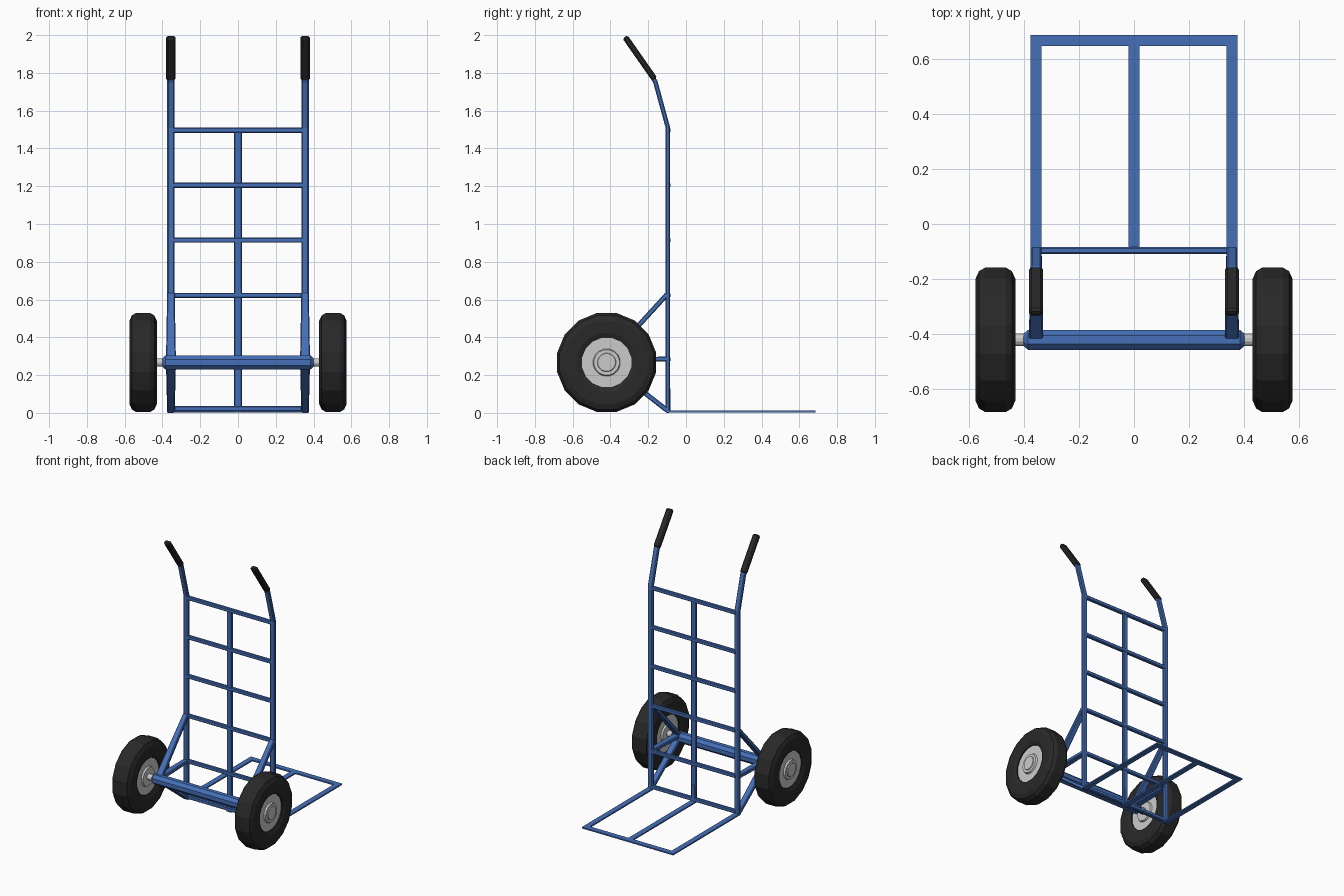
import bpy, bmesh, math
from mathutils import Vector

if "Cube" in bpy.data.objects:
    bpy.data.objects.remove(bpy.data.objects["Cube"])


def material(name, rgb):
    m = bpy.data.materials.new(name)
    m.diffuse_color = (*rgb, 1)
    m.use_nodes = True
    m.node_tree.nodes["Principled BSDF"].inputs["Base Color"].default_value = m.diffuse_color
    return m


BLUE = material("blue_paint", (0.06, 0.16, 0.48))
BLACK = material("black_rubber", (0.022, 0.022, 0.022))


def finish(name, bm, mat=None, bevel=0, mirror=False):
    bmesh.ops.recalc_face_normals(bm, faces=bm.faces)
    me = bpy.data.meshes.new(name)
    bm.to_mesh(me)
    bm.free()
    ob = bpy.data.objects.new(name, me)
    bpy.context.collection.objects.link(ob)
    if mat:
        me.materials.append(mat)
    if bevel:
        b = ob.modifiers.new("bevel", 'BEVEL')
        b.width, b.segments = bevel, 1
    if mirror:
        ob.modifiers.new("mirror", 'MIRROR')
    return ob


def box(name, lo, hi, bevel=0.0, mirror=False):
    bm = bmesh.new()
    bmesh.ops.create_cube(bm, size=1)
    for v in bm.verts:
        v.co = [l + (c + 0.5) * (h - l) for l, h, c in zip(lo, hi, v.co)]
    return finish(name, bm, BLUE, bevel, mirror)


def tube(name, path, thick, x, widths, mat, bevel):
    """Mitred rectangular tube along a (y, z) path, mirrored to both sides."""
    pts = [Vector(p) for p in path]
    bm = bmesh.new()
    rings = []
    for i, p in enumerate(pts):
        a = (p - pts[i - 1]).normalized() if i else None
        b = (pts[i + 1] - p).normalized() if i < len(pts) - 1 else None
        a, b = a or b, b or a
        t = (a + b).normalized()
        n = Vector((-t.y, t.x)) * thick / 2 / t.dot(a)
        w = widths[0] + (widths[1] - widths[0]) * i / (len(pts) - 1)
        rings.append([bm.verts.new((x + sx * w / 2, p.x + s * n.x, p.y + s * n.y))
                      for sx, s in ((-1, -1), (1, -1), (1, 1), (-1, 1))])
    for r, q in zip(rings, rings[1:]):
        for k in range(4):
            bm.faces.new((r[k], r[(k + 1) % 4], q[(k + 1) % 4], q[k]))
    bm.faces.new(rings[0])
    bm.faces.new(rings[-1])
    return finish(name, bm, mat, bevel, True)


def lathe(name, profile, sides, mat=None, mirror=False, closed=False, y=-0.42, z=0.267):
    """Revolve (x, radius) points about the axle line."""
    bm = bmesh.new()
    rings = []
    for x, r in profile:
        rings.append([bm.verts.new((x, y + r * math.sin(a), z + r * math.cos(a)))
                      for a in ((k + 0.5) * math.tau / sides for k in range(sides))])
    pairs = list(zip(rings, rings[1:]))
    if closed:
        pairs.append((rings[-1], rings[0]))
    else:
        bm.faces.new(rings[0])
        bm.faces.new(rings[-1])
    for r, q in pairs:
        for k in range(sides):
            j = (k + 1) % sides
            bm.faces.new((r[k], r[j], q[j], q[k]))
    return finish(name, bm, mat, 0, mirror)


# Upright frame: side rails, centre bar and rungs
tube("side_rail", [(-0.096, 0), (-0.096, 1.51), (-0.163, 1.755), (-0.24, 1.87)],
     0.024, 0.355, (0.04, 0.04), BLUE, 0.006)
tube("grip", [(-0.165, 1.765), (-0.323, 1.991)], 0.032, 0.355, (0.05, 0.05), BLACK, 0.009)
box("centre_bar", (-0.02, -0.106, 0.01), (0.02, -0.086, 1.495), 0.004)
for i, z in enumerate((0.022, 0.285, 0.622, 0.915, 1.205, 1.496)):
    box(f"rung_{i + 1}", (-0.35, -0.108, z - 0.014), (0.35, -0.083, z + 0.014), 0.005)

# Toe frame lying on the ground
box("toe_side_bar", (0.335, -0.105, 0.002), (0.375, 0.685, 0.012), 0, True)
box("toe_centre_bar", (-0.02, -0.105, 0.002), (0.02, 0.66, 0.012))
box("toe_front_bar", (-0.375, 0.645, 0.002), (0.375, 0.685, 0.012))
box("toe_bracket", (-0.012, -0.09, 0.005), (0.012, -0.082, 0.13))

# Struts from the rails back to the axle
for name, start, end in (("upper_strut", (-0.098, 0.63), (-0.41, 0.29)),
                         ("middle_strut", (-0.098, 0.285), (-0.41, 0.28)),
                         ("lower_strut", (-0.098, 0.012), (-0.41, 0.255))):
    tube(name, [start, end], 0.026, 0.355, (0.04, 0.052), BLUE, 0.005)

# Axle housing and shaft
lathe("axle_housing", [(-0.4, 0.024), (-0.385, 0.039), (0.385, 0.039), (0.4, 0.024)], 8, BLUE)
lathe("axle_shaft", [(-0.46, 0.023), (0.46, 0.023)], 12)

# Wheels: tyre ring and stepped metal hub
lathe("tyre", [(0.465, 0.267), (0.54, 0.267), (0.562, 0.254), (0.575, 0.225), (0.575, 0.16),
               (0.564, 0.133), (0.441, 0.133), (0.43, 0.16), (0.43, 0.225), (0.443, 0.254)],
      16, BLACK, True, True)
lathe("wheel_hub", [(0.437, 0.05), (0.437, 0.068), (0.449, 0.073), (0.449, 0.134),
                    (0.556, 0.134), (0.556, 0.073), (0.568, 0.068), (0.568, 0.05),
                    (0.574, 0.047)], 16, None, True)
